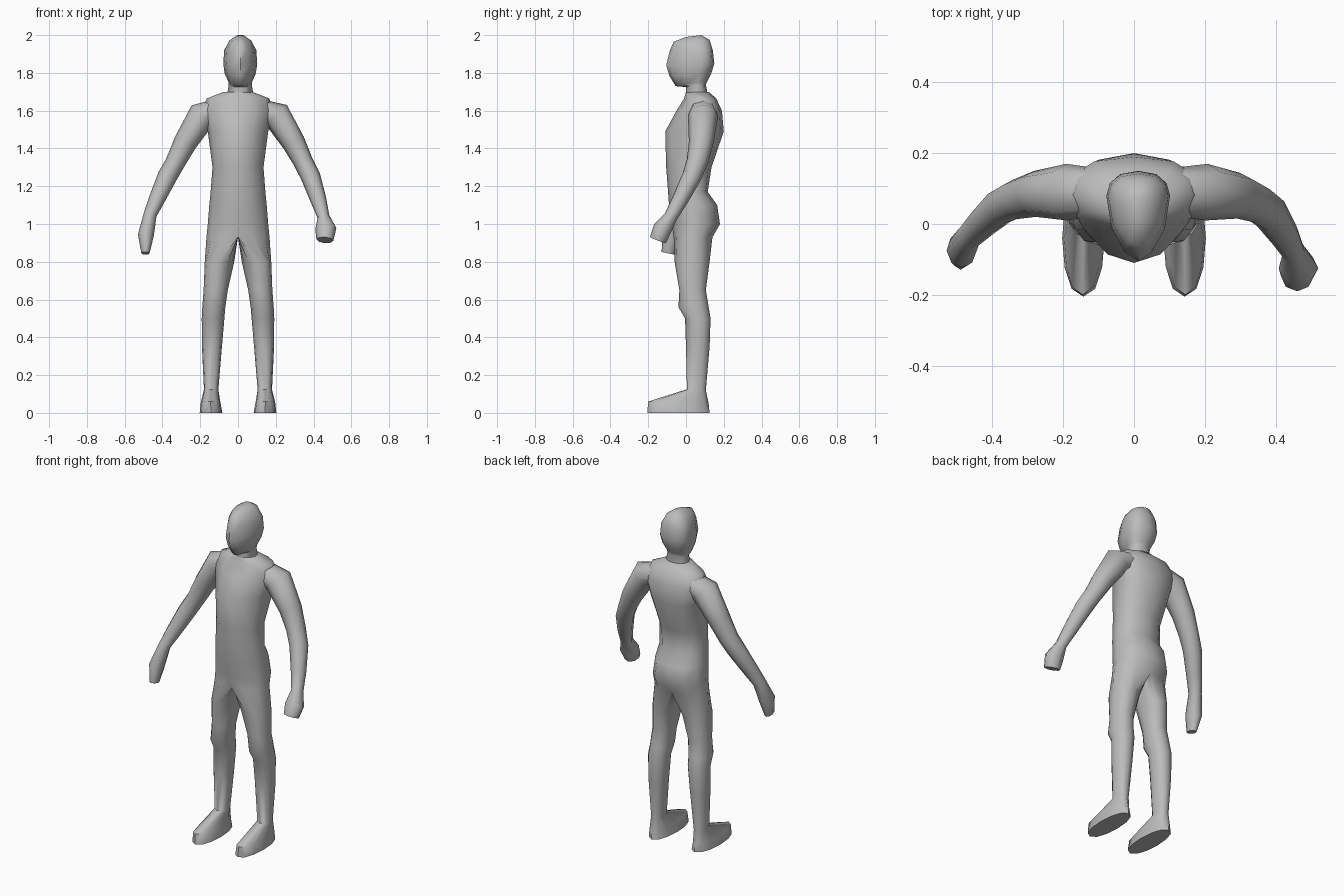
import bpy
import bmesh
from math import cos, sin, pi, radians
from mathutils import Vector, Matrix

SIDES = 12
HALF = SIDES // 2 + 1

cube = bpy.data.objects.get("Cube")
if cube:
    bpy.data.objects.remove(cube, do_unlink=True)

grey = bpy.data.materials.new("plain grey")
grey.use_nodes = True
colour = (0.5, 0.5, 0.5, 1)
grey.diffuse_color = colour
grey.node_tree.nodes["Principled BSDF"].inputs["Base Color"].default_value = colour


def section(cx, half_width, front, back, mid, z_front, z_back, front_power=1, back_power=1, count=SIDES):
    """Points around a body section, from the front centre by +x to the back centre and on."""
    points = []
    for i in range(count):
        angle = -pi / 2 + 2 * pi * i / SIDES
        across, along = cos(angle), sin(angle)
        power = front_power if along < 0 else back_power
        across = (1 if across > 0 else -1) * abs(across) ** power
        y = mid + along * (back - mid if along > 0 else mid - front)
        t = (y - front) / (back - front)
        points.append(Vector((cx + half_width * across, y, z_front + t * (z_back - z_front))))
    return points


def add_ring(bm, points):
    return [bm.verts.new(p) for p in points]


def bridge(bm, lower, upper, closed=True):
    count = len(lower)
    for i in range(count if closed else count - 1):
        j = (i + 1) % count
        bm.faces.new((lower[i], lower[j], upper[j], upper[i]))


def finish(bm, name):
    bmesh.ops.recalc_face_normals(bm, faces=bm.faces[:])
    mesh = bpy.data.meshes.new(name)
    bm.to_mesh(mesh)
    bm.free()
    mesh.materials.append(grey)
    obj = bpy.data.objects.new(name, mesh)
    bpy.context.collection.objects.link(obj)
    bpy.ops.object.select_all(action="DESELECT")
    obj.select_set(True)
    bpy.context.view_layer.objects.active = obj
    bpy.ops.object.shade_smooth_by_angle(angle=radians(62))
    return obj


def loft(name, sections):
    bm = bmesh.new()
    rings = [add_ring(bm, s) for s in sections]
    for lower, upper in zip(rings, rings[1:]):
        bridge(bm, lower, upper)
    bm.faces.new(rings[0])
    bm.faces.new(rings[-1])
    return finish(bm, name)


# Torso half: half width, front, back, widest depth, height
TORSO = [
    (.075, .0, .12, .06, 1.7),
    (.165, -.01, .16, .08, 1.665),
    (.19, -.05, .19, .09, 1.6),
    (.16, -.11, .2, .07, 1.49),
    (.135, -.105, .135, .02, 1.3),
    (.145, -.095, .115, .02, 1.17),
    (.152, -.09, .165, .03, 1.1),
    (.16, -.075, .18, .04, 1),
    (.167, -.065, .14, .03, .93),
]

# Leg and foot: centre, half width, front, back, front height, back height
LEG = [
    (.098, .078, -.06, .125, .8, .8),
    (.118, .064, -.035, .105, .65, .65),
    (.128, .061, -.04, .12, .56, .56),
    (.132, .06, -.005, .13, .5, .5),
    (.138, .053, .0, .125, .35, .35),
    (.142, .038, .005, .105, .125, .12),
    (.145, .052, -.2, .12, .06, .05),
    (.143, .06, -.205, .125, .0, .0),
]


def build_body():
    bm = bmesh.new()
    rings = [add_ring(bm, section(0, w, f, b, m, z, z, 1.1, .75, HALF)) for w, f, b, m, z in TORSO]
    for ring in rings:
        ring[0].co.x = ring[-1].co.x = 0
    for upper, lower in zip(rings, rings[1:]):
        bridge(bm, upper, lower, closed=False)
    bm.faces.new(rings[0])

    # The hip outline closes along the crotch line to start the leg
    hip = rings[-1]
    crotch = [Vector((0, v.co.y, v.co.z)) for v in reversed(hip[1:-1])]
    previous = hip + add_ring(bm, crotch)
    for cx, w, f, b, zf, zb in LEG:
        ring = add_ring(bm, section(cx, w, f, b, (f + b) / 2, zf, zb, .85, .85))
        bridge(bm, previous, ring)
        previous = ring
    bm.faces.new(previous)

    everything = bm.verts[:] + bm.edges[:] + bm.faces[:]
    bmesh.ops.mirror(bm, geom=everything, matrix=Matrix.Identity(4), merge_dist=.0005, axis="X")
    bmesh.ops.remove_doubles(bm, verts=bm.verts[:], dist=.0005)
    return finish(bm, "torso_and_legs")


# Neck and head: half width, front, back, widest depth, front height, back height
HEAD = [
    (.075, .0, .12, .06, 1.64, 1.66),
    (.062, .0, .105, .055, 1.725, 1.74),
    (.062, -.055, .115, .06, 1.73, 1.76),
    (.082, -.088, .135, .07, 1.785, 1.8),
    (.09, -.105, .15, .08, 1.84, 1.85),
    (.085, -.085, .142, .08, 1.92, 1.92),
    (.058, -.065, .125, .06, 1.965, 1.975),
    (.022, .0, .08, .045, 1.99, 2),
]

# Arm: position, radius outward, radius front to back
LEFT_ARM = [
    (.12, .09, 1.6, .06, .07),
    (.205, .09, 1.575, .077, .08),
    (.295, .08, 1.43, .062, .065),
    (.345, .06, 1.33, .052, .057),
    (.385, .03, 1.25, .052, .052),
    (.425, -.03, 1.13, .043, .043),
    (.452, -.08, 1.04, .032, .036),
    (.465, -.125, .975, .056, .05),
    (.46, -.148, .915, .045, .045),
]
RIGHT_ARM = [
    (-.12, .09, 1.6, .06, .07),
    (-.19, .09, 1.575, .077, .08),
    (-.28, .085, 1.43, .062, .065),
    (-.335, .07, 1.32, .052, .057),
    (-.375, .05, 1.25, .052, .052),
    (-.43, .0, 1.13, .043, .043),
    (-.465, -.035, 1.05, .035, .038),
    (-.488, -.075, .94, .042, .05),
    (-.49, -.095, .845, .022, .035),
]


def build_arm(name, path):
    centres = [Vector(p[:3]) for p in path]
    sections = []
    for i, (x, y, z, out_radius, depth_radius) in enumerate(path):
        before = centres[max(i - 1, 0)]
        after = centres[min(i + 1, len(path) - 1)]
        tangent = (after - before).normalized()
        out = Vector((0, 1, 0)).cross(tangent).normalized()
        depth = tangent.cross(out)
        sections.append([
            centres[i] + out * out_radius * cos(a) + depth * depth_radius * sin(a)
            for a in (2 * pi * k / 8 for k in range(8))])
    return loft(name, sections)


build_body()
loft("neck_and_head", [section(.012, *row, 1.25, .8) for row in HEAD])
build_arm("left_arm", LEFT_ARM)
build_arm("right_arm", RIGHT_ARM)
